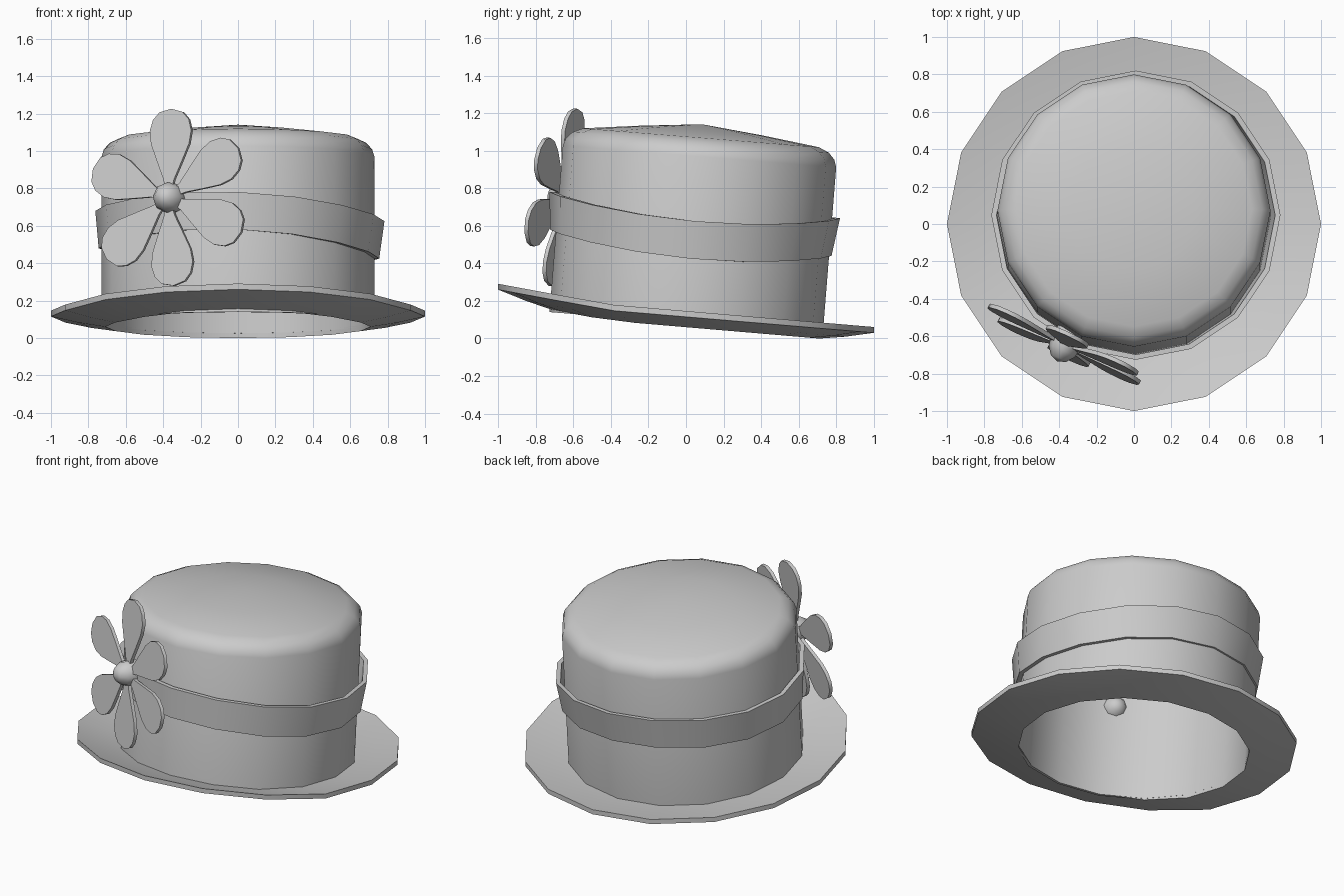
import bpy, bmesh, math
from mathutils import Matrix, Vector

if "Cube" in bpy.data.objects:
    bpy.data.objects.remove(bpy.data.objects["Cube"])

SIDES = 16


def finish(name, bm, angle=35):
    bmesh.ops.remove_doubles(bm, verts=bm.verts, dist=0.0005)
    bmesh.ops.recalc_face_normals(bm, faces=bm.faces)
    me = bpy.data.meshes.new(name)
    bm.to_mesh(me)
    bm.free()
    ob = bpy.data.objects.new(name, me)
    bpy.context.collection.objects.link(ob)
    bpy.ops.object.select_all(action='DESELECT')
    bpy.context.view_layer.objects.active = ob
    ob.select_set(True)
    bpy.ops.object.shade_smooth_by_angle(angle=math.radians(angle))
    return ob


def lathe(name, profile, place, closed=True):
    """Sweep (radius, height) points round z; place() bends each point."""
    bm = bmesh.new()
    rings = []
    for r, h in profile:
        ring = []
        for i in range(SIDES):
            a = 2 * math.pi * i / SIDES
            ring.append(bm.verts.new(place(r * math.cos(a), r * math.sin(a), h, a)))
        rings.append(ring)
    n = len(rings)
    for k in range(n if closed else n - 1):
        p, q = rings[k], rings[(k + 1) % n]
        for i in range(SIDES):
            j = (i + 1) % SIDES
            bm.faces.new((p[i], p[j], q[j], q[i]))
    return finish(name, bm)


# Brim: upturned disc, tipped up at the front with a little extra curl
def brim_place(x, y, h, a):
    return Vector((x, y, h - 0.085 * y + 0.1 * max(0, -y - 0.4)))


lathe("brim", [(0.71, 0.06), (0.85, 0.082), (1.0, 0.115),
               (1.0, 0.146), (0.85, 0.113), (0.71, 0.092)], brim_place)

# Crown: hollow shell leaning backwards with a rounded top edge
tilt = Matrix.Translation((0, 0, 0.072)) @ Matrix.Rotation(-math.asin(0.08), 4, 'X')
lathe("crown", [(0, 1.05), (0.61, 0.98), (0.67, 0.955), (0.71, 0.90), (0.71, 0.01),
                (0.73, 0.01), (0.73, 0.90), (0.717, 0.94), (0.685, 0.975),
                (0.63, 1.0), (0.33, 1.038), (0, 1.072)],
      lambda x, y, h, a: tilt @ Vector((x, y, h)), closed=False)


# Ribbon: flared band that rises towards the front
def band_place(x, y, h, a):
    wave = -0.07 * math.sin(a) - 0.0275 * math.cos(a) - 0.029 * math.cos(2 * a)
    t = h / 0.2
    return Vector((x + 0.005 + 0.005 * t, y + 0.025 + 0.022 * t, 0.481 + h + wave))


lathe("ribbon", [(0.72, 0), (0.75, 0), (0.773, 0.2), (0.745, 0.2)], band_place)

# Flower frame: turned to the left and leaning with the crown
flower = (Matrix.Translation((-0.37, -0.645, 0.75)) @ Matrix.Rotation(math.radians(-25), 4, 'Z')
          @ Matrix.Rotation(math.radians(-7), 4, 'X'))

# Petals: teardrop plates with thickness
half = [(0.02, 0.012), (0.10, 0.032), (0.20, 0.075), (0.29, 0.112), (0.36, 0.122),
        (0.42, 0.105), (0.46, 0.068)]
outline = half + [(0.478, 0)] + [(u, -w) for u, w in reversed(half)]
for n, ang in enumerate((91, 34, -23, -83, -136, 161)):
    bm = bmesh.new()
    rot = Matrix.Rotation(-math.radians(ang), 4, 'Y')
    f = bm.faces.new([bm.verts.new((u, -0.01, w)) for u, w in outline])
    ext = bmesh.ops.extrude_face_region(bm, geom=[f])
    for v in ext["geom"]:
        if isinstance(v, bmesh.types.BMVert):
            v.co.y += 0.022
    bm.transform(flower @ rot)
    finish("petal_%d" % (n + 1), bm)

# Flower button, pushed through the crown wall
bm = bmesh.new()
bmesh.ops.create_uvsphere(bm, u_segments=8, v_segments=6, radius=0.088)
bm.transform(flower @ Matrix.Translation((0, 0.02, 0)) @ Matrix.Diagonal((1, 1.35, 1, 1))
             @ Matrix.Rotation(math.pi / 2, 4, 'X'))
finish("flower_button", bm, 60)
